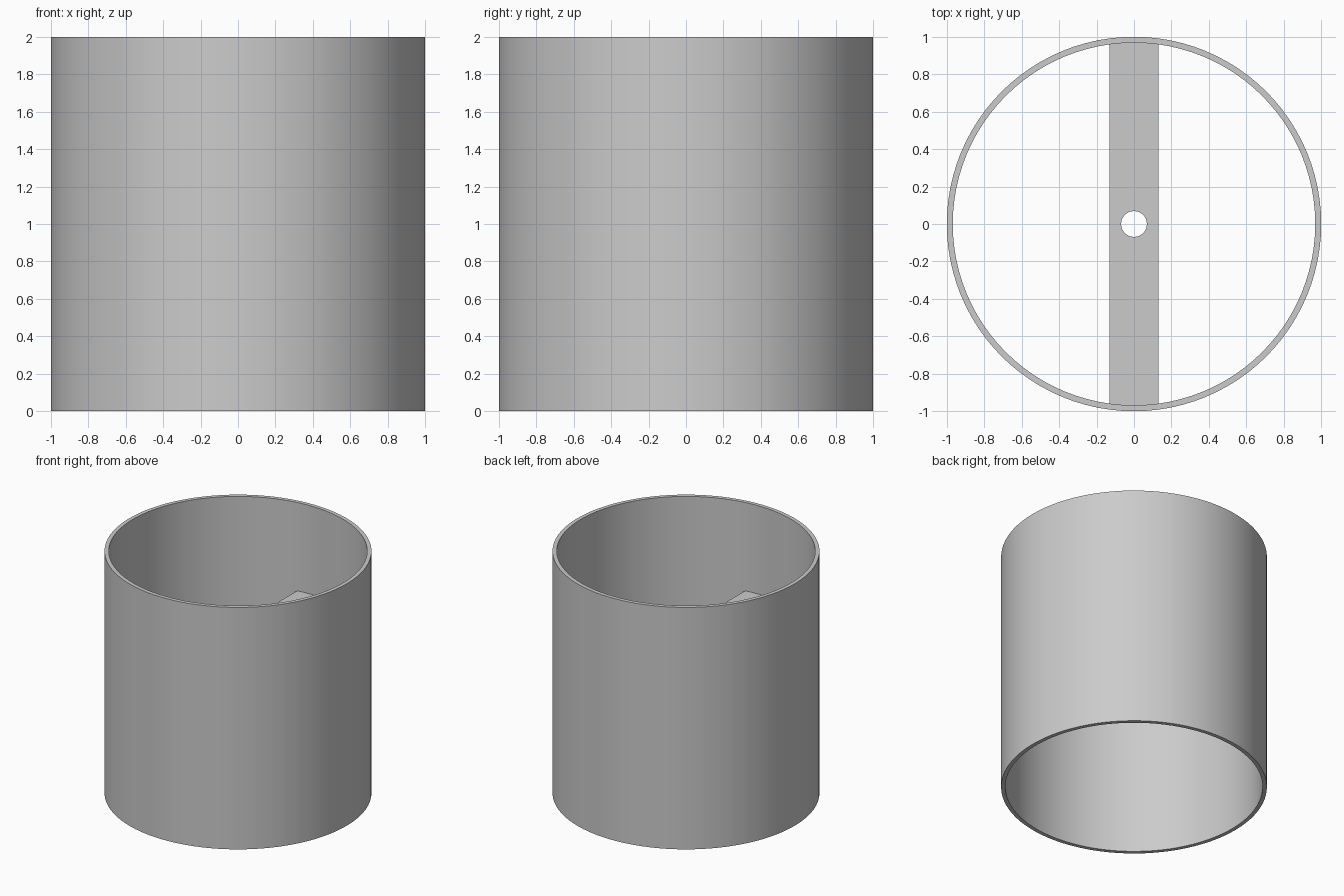
import bpy, bmesh, math

cube = bpy.data.objects.get("Cube")
if cube:
    bpy.data.objects.remove(cube, do_unlink=True)

OUTER, INNER, HEIGHT, SIDES = 1.0, 0.968, 2.0, 96
BAR_HALF, BAR_TOP, BAR_THICK, HOLE = 0.131, 1.27, 0.04, 0.069

grey = bpy.data.materials.new("plain_grey")
grey.use_nodes = True
colour = (0.6, 0.6, 0.6, 1)
grey.diffuse_color = colour
grey.node_tree.nodes["Principled BSDF"].inputs["Base Color"].default_value = colour


def arc(radius, start, end, steps):
    """Points on an arc, including both ends."""
    return [(radius * math.cos(start + (end - start) * i / steps),
             radius * math.sin(start + (end - start) * i / steps))
            for i in range(steps + 1)]


def plate(name, loops, z, thickness):
    """Fill an outline with a hole in it, then extrude it upwards."""
    bm = bmesh.new()
    for loop in loops:
        verts = [bm.verts.new((x, y, z)) for x, y in loop]
        for a, b in zip(verts, verts[1:] + verts[:1]):
            bm.edges.new((a, b))
    bmesh.ops.triangle_fill(bm, edges=bm.edges[:], use_beauty=True)
    result = bmesh.ops.extrude_face_region(bm, geom=bm.faces[:], use_keep_orig=True)
    top = [v for v in result["geom"] if isinstance(v, bmesh.types.BMVert)]
    bmesh.ops.translate(bm, verts=top, vec=(0, 0, thickness))
    bmesh.ops.recalc_face_normals(bm, faces=bm.faces[:])
    mesh = bpy.data.meshes.new(name)
    bm.to_mesh(mesh)
    bm.free()
    mesh.materials.append(grey)
    obj = bpy.data.objects.new(name, mesh)
    bpy.context.collection.objects.link(obj)
    bpy.ops.object.select_all(action="DESELECT")
    obj.select_set(True)
    bpy.context.view_layer.objects.active = obj
    bpy.ops.object.shade_smooth_by_angle(angle=math.radians(30))
    return obj


def circle(radius, sides):
    return arc(radius, 0, math.tau, sides)[:-1]


# Open-ended tube
plate("tube_wall", [circle(OUTER, SIDES), circle(INNER, SIDES)], 0, HEIGHT)

# Cross bar with rounded ends set into the wall, and a centre hole
end_radius = INNER + 0.004
spread = math.asin(BAR_HALF / end_radius)
outline = []
for middle in (math.pi / 2, -math.pi / 2):
    outline += arc(end_radius, middle - spread, middle + spread, 6)
plate("cross_bar", [outline, circle(HOLE, 32)], BAR_TOP - BAR_THICK, BAR_THICK)
